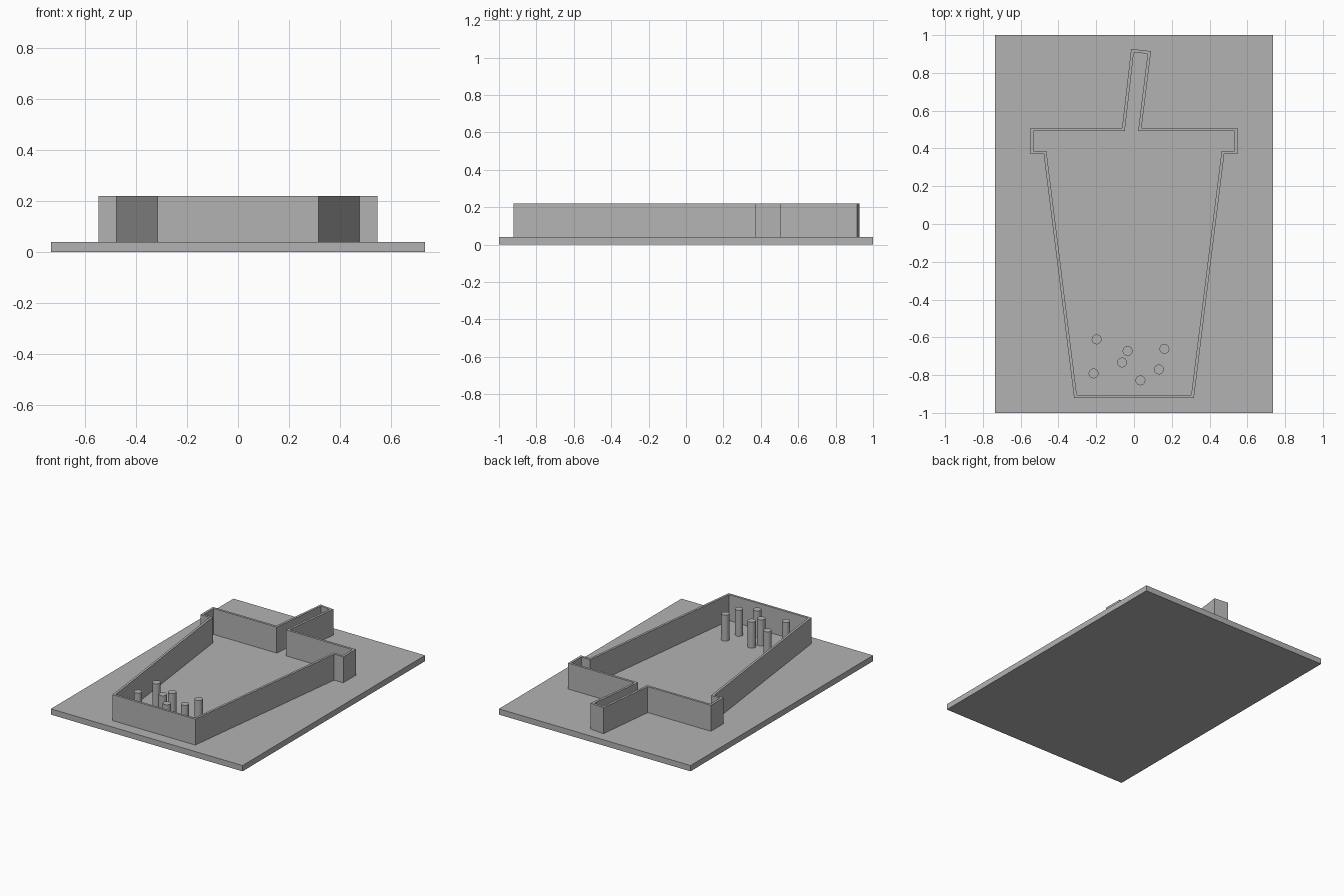
import bpy
import bmesh
from mathutils import Vector

cube = bpy.data.objects.get("Cube")
if cube:
    bpy.data.objects.remove(cube, do_unlink=True)

PLATE_TOP, WALL_TOP, WALL = 0.04, 0.22, 0.016

grey = bpy.data.materials.new("plain grey")
grey.use_nodes = True
grey.diffuse_color = (0.45, 0.45, 0.45, 1)
grey.node_tree.nodes["Principled BSDF"].inputs["Base Color"].default_value = grey.diffuse_color


def offset_inward(points, distance):
    """Mitred inward offset of a counter-clockwise outline."""
    result = []
    for i, p in enumerate(points):
        before = (p - points[i - 1]).normalized()
        after = (points[(i + 1) % len(points)] - p).normalized()
        n1 = Vector((-before.y, before.x))
        n2 = Vector((-after.y, after.x))
        result.append(p + (n1 + n2) * distance / (1 + n1.dot(n2)))
    return result


def finish(name, bm):
    bmesh.ops.recalc_face_normals(bm, faces=bm.faces)
    mesh = bpy.data.meshes.new(name)
    bm.to_mesh(mesh)
    bm.free()
    mesh.materials.append(grey)
    obj = bpy.data.objects.new(name, mesh)
    bpy.context.collection.objects.link(obj)
    return obj


# Base plate
bm = bmesh.new()
bmesh.ops.create_cube(bm, size=1)
bmesh.ops.scale(bm, vec=(1.47, 2, PLATE_TOP), verts=bm.verts)
bmesh.ops.translate(bm, vec=(0, 0, PLATE_TOP / 2), verts=bm.verts)
finish("base_plate", bm)

# Thin upright wall following a tapered cup, its lid and a tilted straw
half_cup = [(0.317, -0.921), (0.478, 0.371), (0.548, 0.371), (0.548, 0.509)]
straw = [(0.040, 0.509), (0.090, 0.915), (-0.015, 0.927), (-0.063, 0.509)]
mirrored = [(-x, y) for x, y in reversed(half_cup)]
outer = [Vector(p) for p in half_cup + straw + mirrored]
inner = offset_inward(outer, WALL)

bm = bmesh.new()
rings = [[bm.verts.new((p.x, p.y, z)) for p in line]
         for line, z in ((outer, PLATE_TOP), (outer, WALL_TOP),
                         (inner, WALL_TOP), (inner, PLATE_TOP))]
for r, ring in enumerate(rings):
    following = rings[(r + 1) % len(rings)]
    for i in range(len(ring)):
        j = (i + 1) % len(ring)
        bm.faces.new((ring[i], ring[j], following[j], following[i]))
finish("cup_wall", bm)

# Round pegs near the bottom of the cup
pegs = [(-0.198, -0.611), (-0.034, -0.672), (0.161, -0.661), (-0.063, -0.733),
        (-0.214, -0.791), (0.132, -0.770), (0.034, -0.828)]
for number, (x, y) in enumerate(pegs, 1):
    bm = bmesh.new()
    bmesh.ops.create_cone(bm, cap_ends=True, segments=32, radius1=0.026,
                          radius2=0.026, depth=WALL_TOP - PLATE_TOP)
    peg = finish(f"peg_{number}", bm)
    peg.location = (x, y, (WALL_TOP + PLATE_TOP) / 2)
    bpy.ops.object.select_all(action="DESELECT")
    peg.select_set(True)
    bpy.context.view_layer.objects.active = peg
    bpy.ops.object.shade_smooth_by_angle()
